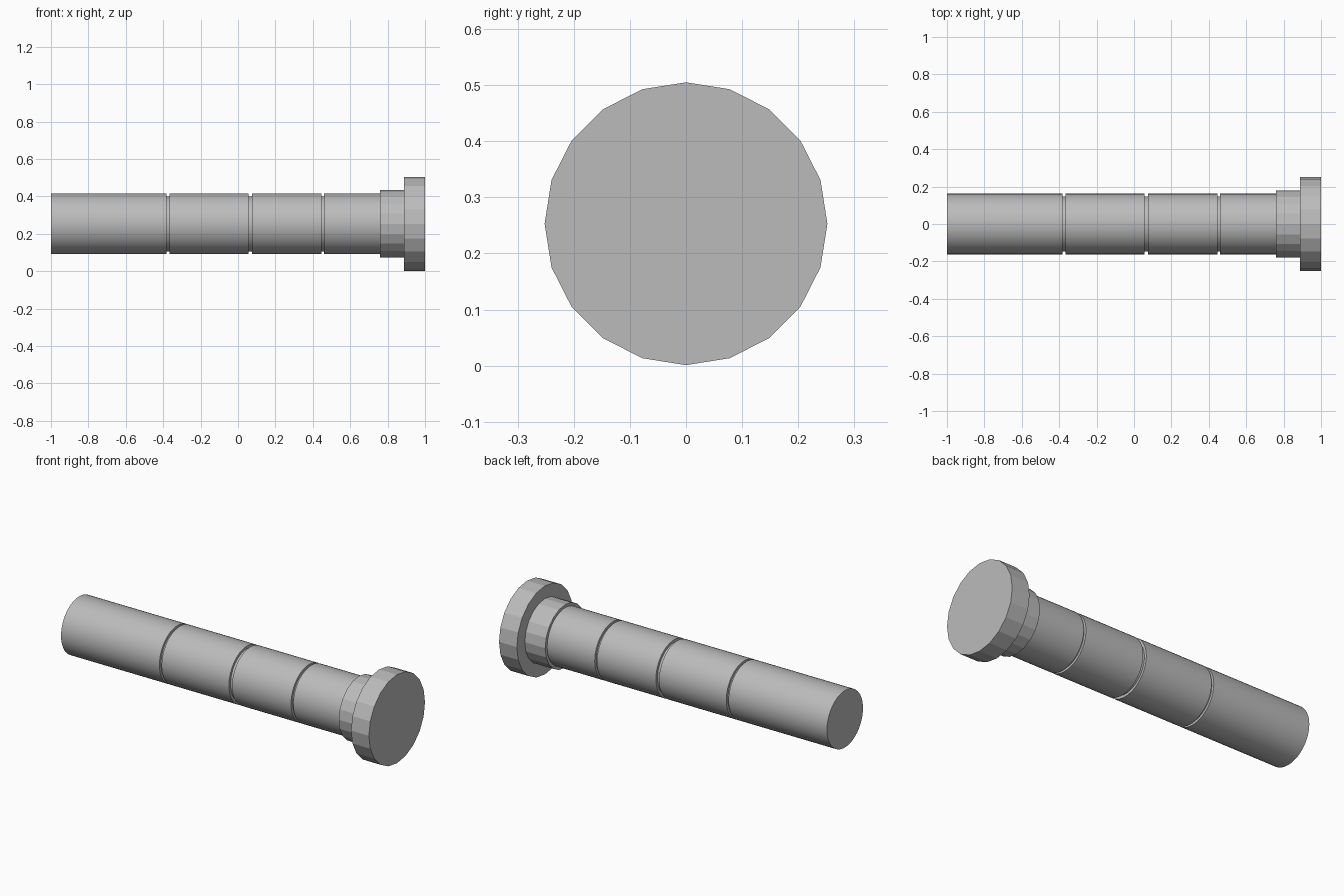
import bpy, bmesh, math
from math import sin, cos, tau

if "Cube" in bpy.data.objects:
    bpy.data.objects.remove(bpy.data.objects["Cube"], do_unlink=True)

AXIS_Z = 0.253

steel = bpy.data.materials.new("grey steel")
steel.use_nodes = True
steel.diffuse_color = (0.5, 0.5, 0.5, 1)
steel.node_tree.nodes["Principled BSDF"].inputs["Base Color"].default_value = (0.5, 0.5, 0.5, 1)


def turned_part(name, profile, sides, smooth=False):
    """Closed solid turned around the x axis from (x, radius) points."""
    bm = bmesh.new()
    rings = [[bm.verts.new((x, r * sin(tau * i / sides), AXIS_Z + r * cos(tau * i / sides)))
              for i in range(sides)] for x, r in profile]
    for a, b in zip(rings, rings[1:]):
        for i in range(sides):
            j = (i + 1) % sides
            bm.faces.new((a[i], a[j], b[j], b[i]))
    bm.faces.new(rings[0])
    bm.faces.new(rings[-1])
    bmesh.ops.recalc_face_normals(bm, faces=bm.faces)
    mesh = bpy.data.meshes.new(name)
    bm.to_mesh(mesh)
    bm.free()
    mesh.materials.append(steel)
    obj = bpy.data.objects.new(name, mesh)
    bpy.context.collection.objects.link(obj)
    if smooth:
        bpy.ops.object.select_all(action="DESELECT")
        obj.select_set(True)
        bpy.context.view_layer.objects.active = obj
        bpy.ops.object.shade_smooth_by_angle(angle=math.radians(30))
    return obj


# Smooth shaft with three narrow ring grooves
SHAFT_R, GROOVE_R = 0.162, 0.147
profile = [(-1, SHAFT_R)]
for start, end in ((-0.381, -0.367), (0.056, 0.076), (0.447, 0.461)):
    profile += [(start, SHAFT_R), (start, GROOVE_R), (end, GROOVE_R), (end, SHAFT_R)]
profile.append((0.76, SHAFT_R))
turned_part("shaft", profile, 48, smooth=True)

# Faceted collar and head
turned_part("collar", [(0.76, 0.18), (0.888, 0.18)], 20)
turned_part("head", [(0.888, 0.252), (1, 0.252)], 20)
